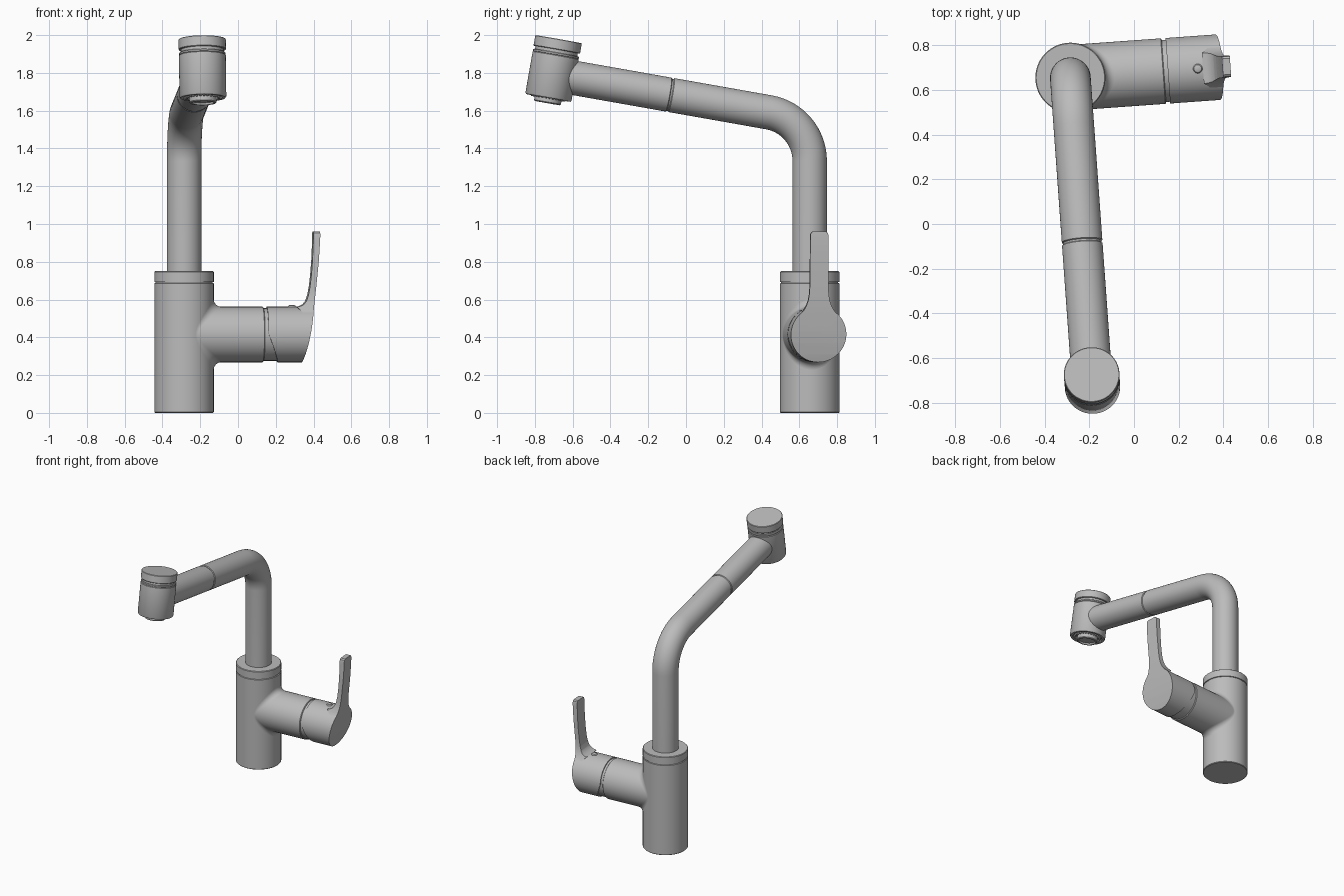
import bpy, bmesh, math
from mathutils import Vector, Matrix

cube = bpy.data.objects.get("Cube")
if cube:
    bpy.data.objects.remove(cube, do_unlink=True)

metal = bpy.data.materials.new("brushed grey metal")
metal.use_nodes = True
GREY = (0.5, 0.5, 0.5, 1)
metal.diffuse_color = GREY
metal.node_tree.nodes["Principled BSDF"].inputs["Base Color"].default_value = GREY

# Everything is built around the body axis, then placed with a slight turn
PLACE = Matrix.Translation((-0.285, 0.655, 0)) @ Matrix.Rotation(math.radians(4.1), 4, 'Z')
X, Z = Vector((1, 0, 0)), Vector((0, 0, 1))
TILT = math.radians(10)
SEG = 64


def finish(name, bm):
    bmesh.ops.recalc_face_normals(bm, faces=bm.faces)
    mesh = bpy.data.meshes.new(name)
    bm.to_mesh(mesh)
    bm.free()
    mesh.materials.append(metal)
    ob = bpy.data.objects.new(name, mesh)
    bpy.context.collection.objects.link(ob)
    ob.matrix_world = PLACE
    return ob


def smooth(ob):
    bpy.ops.object.select_all(action='DESELECT')
    ob.select_set(True)
    bpy.context.view_layer.objects.active = ob
    bpy.ops.object.shade_smooth_by_angle(angle=math.radians(32))


def skin(name, rows, capped=True):
    """Closed rings of points joined into a surface."""
    bm = bmesh.new()
    rings = [[bm.verts.new(p) for p in row] for row in rows]
    n = len(rings[0])
    for a, b in zip(rings, rings[1:]):
        for i in range(n):
            j = (i + 1) % n
            bm.faces.new((a[i], a[j], b[j], b[i]))
    if capped:
        bm.faces.new(rings[0])
        bm.faces.new(rings[-1])
    ob = finish(name, bm)
    smooth(ob)
    return ob


def ring(centre, d, r, seg=SEG):
    u = Vector((0, 1, 0)) if abs(d.x) > 0.9 else X
    v = d.cross(u)
    angles = [math.tau * i / seg for i in range(seg)]
    return [centre + r * (u * math.cos(a) + v * math.sin(a)) for a in angles]


def turned(name, start, d, profile, seg=SEG):
    """Round part from (radius, distance along d) pairs."""
    return skin(name, [ring(start + d * h, d, r, seg) for r, h in profile])


def prism(name, points, shift):
    bm = bmesh.new()
    face = bm.faces.new([bm.verts.new(p) for p in points])
    new = bmesh.ops.extrude_face_region(bm, geom=[face])["geom"]
    bmesh.ops.translate(bm, vec=shift, verts=[g for g in new if isinstance(g, bmesh.types.BMVert)])
    return finish(name, bm)


def intersect(ob, cutter):
    mod = ob.modifiers.new("cut", 'BOOLEAN')
    mod.operation, mod.solver, mod.object = 'INTERSECT', 'EXACT', cutter
    deps = bpy.context.evaluated_depsgraph_get()
    mesh = bpy.data.meshes.new_from_object(ob.evaluated_get(deps))
    ob.modifiers.clear()
    ob.data = mesh
    bpy.data.objects.remove(cutter, do_unlink=True)
    smooth(ob)


# Body with a separate top collar
RB = 0.157
turned("body", Vector(), Z, [(RB - .004, 0), (RB, .004), (RB, .686), (RB - .006, .688),
       (RB - .006, .692), (RB, .694), (RB, .746), (RB - .004, .75)], 96)

# Side arm and the rolled fillet where it joins the body
RA, ARM_Z, RF = 0.147, 0.415, 0.04
arm_start = Vector((0, 0, ARM_Z))
turned("side_arm", arm_start, X, [(RA, .06), (RA, .416), (RA - .004, .42), (.135, .42)])
turned("arm_core", arm_start, X, [(.139, .4), (.139, .52)])
rows = []
for k in range(9):
    row = []
    for i in range(SEG):
        a = math.tau * i / SEG
        cy, cz = (RA + RF) * math.sin(a), (RA + RF) * math.cos(a)
        cx = math.sqrt((RB + RF) ** 2 - cy ** 2)
        to_body = Vector((-cx, -cy, 0)).normalized()
        to_arm = Vector((0, -math.sin(a), -math.cos(a)))
        n = to_body.lerp(to_arm, k / 8).normalized()
        row.append(Vector((cx, cy, cz + ARM_Z)) + n * RF)
    rows.append(row)
skin("arm_fillet", rows, capped=False)

# Handle hub: a cylinder cut to the curved end and slanted back
OUTER = [(.335, .255), (.352, .31), (.367, .37), (.379, .43), (.389, .49), (.398, .55),
         (.406, .61), (.413, .67), (.419, .73), (.425, .79), (.43, .86), (.434, .93), (.434, .97)]


def side_cutter(points):
    return prism("cutter", [Vector((x + .285, -.3, z)) for x, z in points], Vector((0, .6, 0)))


hub = prism("handle_hub", ring(Vector((.4, 0, ARM_Z)), X, RA, 96), X * .4)
intersect(hub, side_cutter([(.153, .6), (.153, .42), (.215, .255)] + OUTER[:6] + [(.404, .6)]))

# Lever: flared front outline cut to a thin curved side profile
half = [(.04, .44), (.112, .51), (.09, .531), (.077, .547), (.066, .568), (.057, .595),
        (.052, .625), (.049, .67), (.048, .94), (.045, .952), (.036, .959)]
outline = half + [(-y, z) for y, z in reversed(half)]
inner = [(.398, .97), (.397, .9), (.393, .81), (.387, .73), (.38, .67), (.371, .622),
         (.36, .592), (.346, .574), (.328, .565), (.31, .561), (.348, .52), (.355, .44)]
lever = prism("lever", [Vector((.55, y, z)) for y, z in outline], X * .25)
intersect(lever, side_cutter(OUTER[3:] + inner))

# Small indicator stud on top of the hub
turned("indicator_stud", Vector((.572, 0, .55)), Z,
       [(.021, 0), (.021, .013), (.017, .019), (.009, .022)], 24)

# Spout: vertical pipe, bend, then a rising arm with a seam
RT, BEND, CORNER = 0.091, 0.262, 1.553
tangent = BEND * math.tan((math.pi / 2 - TILT) / 2)
along = Vector((0, -math.cos(TILT), math.sin(TILT)))
low = CORNER - tangent
rows = [ring(Vector((0, 0, .7)), Z, RT)]
for k in range(17):
    a = (math.pi / 2 - TILT) * k / 16
    centre = Vector((0, -BEND * (1 - math.cos(a)), low + BEND * math.sin(a)))
    rows.append(ring(centre, Vector((0, -math.sin(a), math.cos(a))), RT))
for dist, r in [(.745, RT), (.749, RT - .005), (.757, RT - .005), (.761, RT), (1.35, RT)]:
    rows.append(ring(Vector((0, 0, CORNER)) + along * dist, along, r))
skin("spout_pipe", rows)

# Spray head, tilted square to the spout
down = Vector((0, -math.sin(TILT), -math.cos(TILT)))
head = Vector((0, -1.333, 1.978))
RH = 0.125
turned("spray_head", head, down, [(RH - .003, 0), (RH, .003), (RH, .053), (RH - .003, .056),
       (.113, .056), (.113, .072), (RH - .005, .072), (RH - .002, .075), (RH - .002, .083),
       (RH - .005, .085), (RH - .001, .088), (RH - .001, .307), (RH - .006, .315),
       (.102, .315), (.1, .303), (.02, .303)])

# Outlet nozzle with a ring of spray nubs
turned("outlet_nozzle", head, down, [(.072, .295), (.072, .338), (.068, .343), (.058, .343),
       (.056, .332), (.01, .332)], 48)
for centre in ring(head + down * .3, down, .087, 28):
    turned("spray_nub", centre, down, [(.007, 0), (.007, .016), (.004, .02)], 8)
